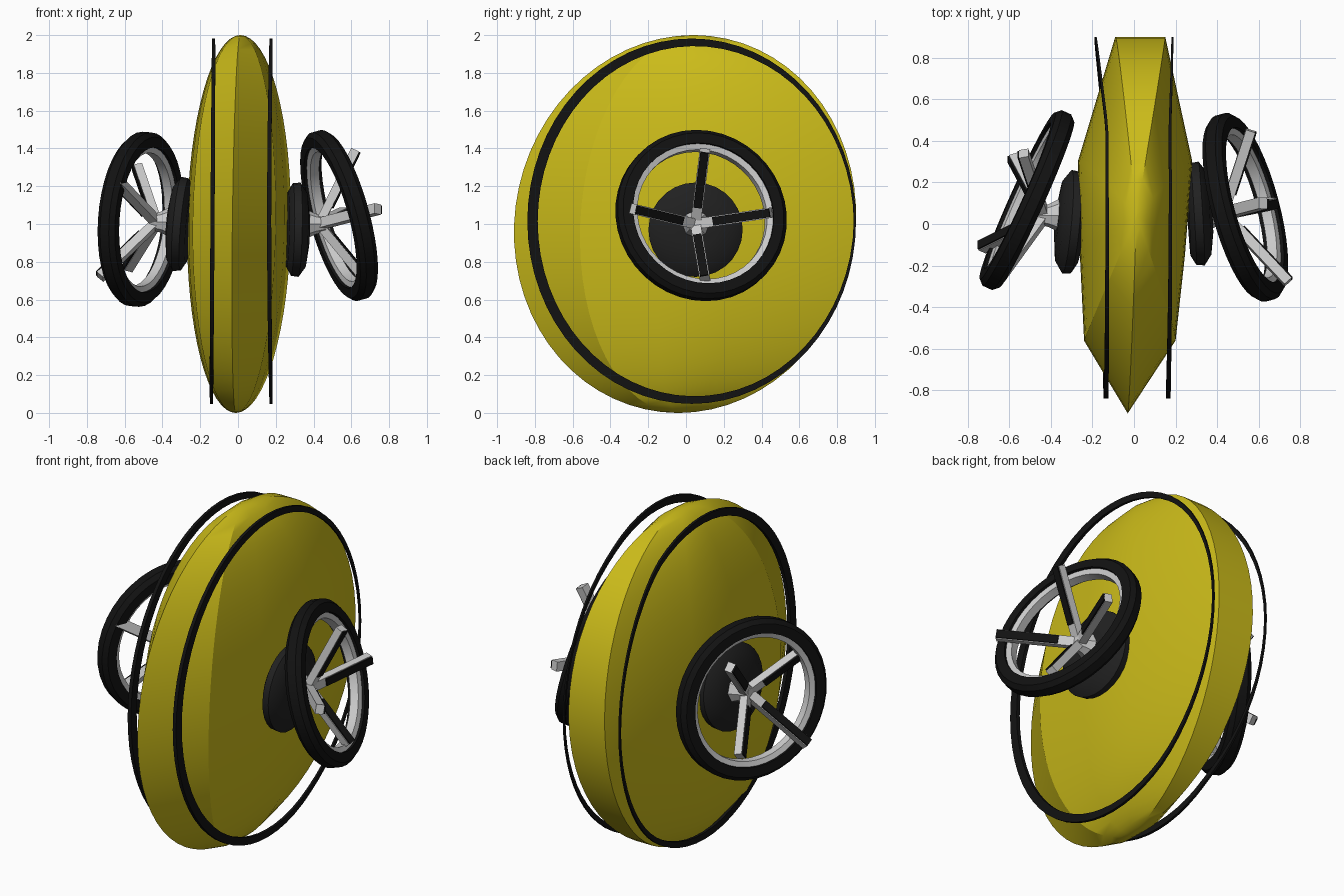
import bpy, bmesh
from math import sin, cos, pi, radians
from mathutils import Vector, Matrix

if "Cube" in bpy.data.objects:
    bpy.data.objects.remove(bpy.data.objects["Cube"])


def material(name, rgb):
    m = bpy.data.materials.new(name)
    m.diffuse_color = (*rgb, 1)
    m.use_nodes = True
    m.node_tree.nodes["Principled BSDF"].inputs["Base Color"].default_value = m.diffuse_color
    return m


YELLOW = material("yellow", (0.6, 0.5, 0.01))
BLACK = material("black", (0.006, 0.006, 0.006))
CHARCOAL = material("charcoal", (0.015, 0.015, 0.015))


def loft(name, sections, mat=None, loop=False, angle=30):
    """Bridge equal closed sections; cap the ends unless they loop."""
    bm = bmesh.new()
    rows = [[bm.verts.new(p) for p in s] for s in sections]
    n = len(rows[0])
    for i in range(len(rows) if loop else len(rows) - 1):
        a, b = rows[i], rows[(i + 1) % len(rows)]
        for j in range(n):
            k = (j + 1) % n
            bm.faces.new((a[j], a[k], b[k], b[j]))
    if not loop:
        bm.faces.new(rows[0])
        bm.faces.new(rows[-1])
    bmesh.ops.recalc_face_normals(bm, faces=bm.faces)
    me = bpy.data.meshes.new(name)
    bm.to_mesh(me)
    bm.free()
    ob = bpy.data.objects.new(name, me)
    bpy.context.collection.objects.link(ob)
    if mat:
        me.materials.append(mat)
    bpy.ops.object.select_all(action='DESELECT')
    ob.select_set(True)
    bpy.context.view_layer.objects.active = ob
    bpy.ops.object.shade_smooth_by_angle(angle=radians(angle))
    return ob


def spin(name, profile, centre, normal, mat=None, loop=True, steps=40):
    """Turn a (radius, along axis) profile around an axis through centre."""
    rot = Vector(normal).to_track_quat('Z', 'Y')
    place = Matrix.Translation(centre) @ rot.to_matrix().to_4x4()
    ring = [2 * pi * i / steps for i in range(steps)]
    rows = [[place @ Vector((r * cos(t), r * sin(t), h)) for t in ring] for r, h in profile]
    return loft(name, rows, mat, loop)


def bar(name, a, b, out, w, h, lift=0, mat=None):
    """Square bar from a to b, its thickness h measured along out."""
    a, b = Vector(a), Vector(b)
    d = (b - a).normalized()
    o = (Vector(out) - d * d.dot(Vector(out))).normalized()
    s = d.cross(o)
    corners = [s * u * w / 2 + o * (v * h / 2 + lift) for u, v in ((-1, -1), (1, -1), (1, 1), (-1, 1))]
    return loft(name, [[p + c for c in corners] for p in (a, b)], mat)


# Body: a faceted outline, pointed at the front and blunt at the back, swept pole to pole
outline = [(-0.03, -0.91), (0.20, -0.56), (0.245, -0.15), (0.28, 0.3), (0.15, 0.9),
           (-0.09, 0.9), (-0.27, 0.3), (-0.26, -0.15), (-0.24, -0.56)]
rows = []
for i in range(33):
    t = -pi / 2 + pi * i / 32
    s, z = max(cos(t), 0.012), sin(t)
    rows.append([(x * s + 0.012 * z, y * s + 0.04 * z, 1 + z) for x, y in outline])
loft("body", rows, YELLOW, angle=25)

# Trim rings: thick at the front, thinning toward the back
for side, name in ((1, "right"), (-1, "left")):
    rows = []
    for i in range(64):
        t = 2 * pi * i / 64
        y, z = -cos(t), sin(t)
        k = (1 + cos(t)) / 2
        w, d = 0.012 + 0.043 * k ** 0.6, 0.005 + 0.006 * k
        bend = 0.05 * max(0, y - 0.5) / 0.5
        x = (0.165 + 0.01 * z * z + 0.4 * bend) if side > 0 else (-0.135 + 0.006 * z - bend)
        rows.append([(x + e * d, 0.03 + y * (0.87 - q * w), 1.015 + z * (0.967 - q * w))
                     for e, q in ((-1, 0), (1, 0), (1, 1), (-1, 1))])
    loft("trim_ring_" + name, rows, BLACK, loop=True)

# Side assemblies: disc, hub and splayed spokes, tilted wheel
sides = {
    "right": dict(s=1, disc=(0.315, 0.05, 0.97), disc_n=(1, 0.06, -0.02),
                  hub=(0.43, 0.05, 1.0), wheel=(0.535, 0.08, 1.045), wheel_n=(1, 0.27, 0.28),
                  tips=[(0.62, 0.1, 1.39), (0.56, 0.45, 1.06), (0.67, 0.1, 0.71), (0.74, -0.28, 1.08)]),
    "left": dict(s=-1, disc=(-0.312, 0.01, 1.0), disc_n=(-1, 0.09, 0.09),
                 hub=(-0.43, 0.04, 1.01), wheel=(-0.515, 0.115, 1.025), wheel_n=(-1, 0.45, 0.08),
                 tips=[(-0.53, 0.34, 1.3), (-0.58, 0.32, 0.77), (-0.73, -0.11, 0.72), (-0.64, -0.25, 1.23)]),
}
for name, p in sides.items():
    # Domed dark disc against the body
    spin("side_disc_" + name, [(0.2, -0.055), (0.245, -0.03), (0.25, 0.01), (0.2, 0.045), (0.1, 0.06)],
         p["disc"], p["disc_n"], CHARCOAL, loop=False, steps=28)
    # Axle hub
    spin("hub_" + name, [(0.085, -0.08), (0.055, -0.02), (0.04, 0.035)],
         p["hub"], (p["s"], 0, 0), loop=False, steps=8)
    # Tyre
    spin("tyre_" + name, [(0.385, -0.05), (0.44, -0.05), (0.463, -0.025), (0.463, 0.025),
                          (0.44, 0.05), (0.385, 0.05)], p["wheel"], p["wheel_n"], BLACK)
    # Inner rim
    spin("rim_" + name, [(0.355, -0.025), (0.388, -0.035), (0.388, 0.035), (0.355, 0.025)],
         p["wheel"], p["wheel_n"])
    # Spokes with dark outer strips
    for i, tip in enumerate(p["tips"]):
        out = (p["s"], 0, 0)
        bar(f"spoke_{name}_{i + 1}", p["hub"], tip, out, 0.055, 0.045)
        start = Vector(p["hub"]).lerp(Vector(tip), 0.25)
        bar(f"spoke_strip_{name}_{i + 1}", start, tip, out, 0.045, 0.012, 0.025, BLACK)
